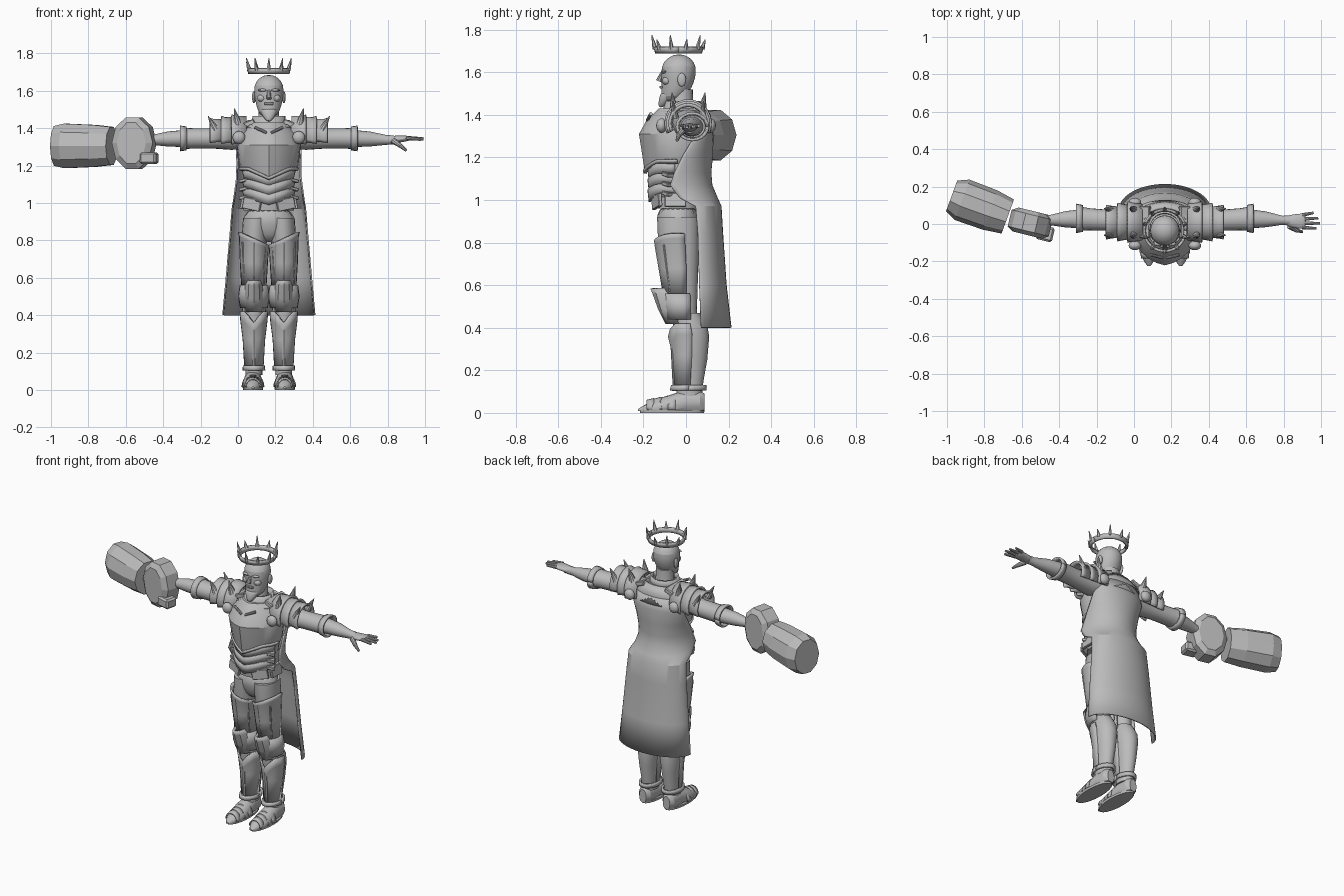
import bpy
import bmesh
import math
from mathutils import Vector, Matrix

default_cube = bpy.data.objects.get("Cube")
if default_cube:
    bpy.data.objects.remove(default_cube, do_unlink=True)

BODY_X = 0.165
SIDES = (("right", -1), ("left", 1))

grey = bpy.data.materials.new("plain_grey")
grey.use_nodes = True
grey.diffuse_color = (0.5, 0.5, 0.5, 1)
grey.node_tree.nodes["Principled BSDF"].inputs["Base Color"].default_value = grey.diffuse_color
smooth_parts = []


def finish(name, bm, smooth=True, thickness=0, rounding=0, offset=BODY_X):
    """Turn a bmesh into a named object, shifted onto the body axis."""
    bmesh.ops.recalc_face_normals(bm, faces=bm.faces)
    bmesh.ops.translate(bm, verts=bm.verts, vec=(offset, 0, 0))
    mesh = bpy.data.meshes.new(name)
    bm.to_mesh(mesh)
    bm.free()
    mesh.materials.append(grey)
    part = bpy.data.objects.new(name, mesh)
    bpy.context.collection.objects.link(part)
    if thickness:
        shell = part.modifiers.new("thickness", 'SOLIDIFY')
        shell.thickness, shell.offset = thickness, 0
    if rounding:
        part.modifiers.new("rounding", 'SUBSURF').levels = rounding
        part.modifiers["rounding"].render_levels = rounding
    if smooth:
        smooth_parts.append(part)
    return part


def loft(name, rings, axis="z", sides=20, arc=None, warp=None, **options):
    """Skin rings (position, centre a, centre b, radius a, radius b) along an axis."""
    bm = bmesh.new()
    start, end = arc or (0, 360)
    steps = sides + 1 if arc else sides
    rows = []
    for position, a, b, radius_a, radius_b in rings:
        row = []
        for i in range(steps):
            angle = math.radians(start + (end - start) * i / sides)
            u, v = a + radius_a * math.cos(angle), b + radius_b * math.sin(angle)
            point = Vector({"z": (u, v, position), "x": (position, u, v), "y": (u, position, v)}[axis])
            if warp:
                point = warp(point)
            row.append(bm.verts.new(point))
        rows.append(row)
    for low, high in zip(rows, rows[1:]):
        for i in range(sides):
            j = (i + 1) % steps
            bm.faces.new((low[i], low[j], high[j], high[i]))
    if not arc:
        bm.faces.new(rows[0])
        bm.faces.new(rows[-1])
    return finish(name, bm, **options)


def spike(name, base, tip, radius, tip_radius=0.002, sides=10, **options):
    """Tapered rod between two points."""
    base, tip = Vector(base), Vector(tip)
    bm = bmesh.new()
    turn = (tip - base).to_track_quat('Z', 'Y').to_matrix().to_4x4()
    bmesh.ops.create_cone(bm, cap_ends=True, segments=sides, radius1=radius, radius2=tip_radius,
                          depth=(tip - base).length, matrix=Matrix.Translation((base + tip) / 2) @ turn)
    return finish(name, bm, **options)


def ball(name, centre, size):
    bm = bmesh.new()
    bmesh.ops.create_uvsphere(bm, u_segments=16, v_segments=10, radius=1,
                              matrix=Matrix.Translation(centre) @ Matrix.Diagonal((*size, 1)))
    return finish(name, bm)


def box(name, centre, size, turn=0, tilt=0, offset=BODY_X):
    bm = bmesh.new()
    rotation = Matrix.Rotation(turn, 4, 'Z') @ Matrix.Rotation(tilt, 4, 'Y')
    bmesh.ops.create_cube(bm, size=1, matrix=Matrix.Translation(centre) @ rotation @ Matrix.Diagonal((*size, 1)))
    bmesh.ops.bevel(bm, geom=bm.edges[:], offset=min(size) / 6, segments=1, affect='EDGES')
    return finish(name, bm, smooth=False, offset=offset)


# Head, beard and facial features
loft("head", [(1.46, 0, -.075, .03, .035), (1.485, 0, -.06, .058, .06), (1.53, 0, -.042, .07, .072),
              (1.58, 0, -.035, .08, .082), (1.63, 0, -.034, .08, .083), (1.665, 0, -.033, .058, .06),
              (1.685, 0, -.033, .02, .02)], rounding=1)
loft("neck", [(1.36, 0, -.02, .075, .07), (1.42, 0, -.02, .056, .055), (1.52, 0, -.02, .054, .052)])
loft("beard", [(1.435, 0, -.118, .008, .01), (1.455, 0, -.103, .03, .028), (1.49, 0, -.09, .045, .034),
               (1.51, 0, -.085, .045, .03)], rounding=1)
spike("nose", (0, -.105, 1.61), (0, -.128, 1.558), .008, .014)
box("moustache", (0, -.118, 1.531), (.05, .014, .012))
for side, s in SIDES:
    ball(side + "_ear", (s * .08, -.02, 1.565), (.01, .02, .032))
    ball(side + "_brow", (s * .032, -.104, 1.603), (.027, .014, .008))
    ball(side + "_cheek", (s * .038, -.09, 1.56), (.024, .022, .02))

# Floating crown
loft("crown_band", [(1.69, 0, -.035, .105, .105), (1.72, 0, -.035, .113, .113)],
     sides=32, arc=(0, 360), thickness=.01)
for k in range(10):
    angle = math.tau * k / 10 + math.pi / 10
    out = Vector((math.cos(angle), math.sin(angle), 0))
    foot = Vector((0, -.035, 1.71)) + out * .11
    spike("crown_point", foot, foot + out * .016 + Vector((0, 0, .065 if k % 2 else .045)), .013, sides=6)


# Breastplate with a central keel and pointed lower rim
def keel(p):
    front = max(0, 1 - abs(p.x) / .11) if p.y < -.08 else 0
    return p + Vector((0, -.018 * front, -.05 * front if p.z < 1.21 else 0))


loft("breastplate", [(1.17, 0, -.04, .147, .13), (1.2, 0, -.04, .158, .138), (1.31, 0, -.043, .17, .16),
                     (1.37, 0, -.035, .15, .135), (1.43, 0, -.02, .1, .09)], sides=24, warp=keel)
loft("breastplate_rim", [(1.175, 0, -.04, .15, .134), (1.19, 0, -.04, .158, .139)], sides=24,
     arc=(180, 360), warp=keel, thickness=.012)
loft("gorget", [(1.4, 0, -.02, .11, .1), (1.43, 0, -.02, .085, .08), (1.465, 0, -.015, .082, .078)],
     sides=24, arc=(0, 360), thickness=.012)
loft("collar_trim", [(1.4, 0, -.02, .125, .105), (1.415, 0, -.02, .115, .1)], arc=(0, 360), thickness=.014)
for side, s in SIDES:
    spike(side + "_clasp", (s * .075, -.165, 1.405), (s * .012, -.182, 1.375), .009, .007)

# Layered waist plates, straps and tassets
loft("waist", [(.96, 0, -.04, .135, .11), (1.03, 0, -.035, .13, .125), (1.1, 0, -.035, .127, .122),
               (1.2, 0, -.035, .14, .13)], sides=24)
for k in range(3):
    z = 1.02 + k * .05
    loft("waist_plate", [(z, 0, -.04, .127, .13), (z + .055, 0, -.04, .14, .136)], sides=24,
         arc=(185, 355), thickness=.01, warp=lambda p: p + Vector((0, 0, -.03 * max(0, 1 - abs(p.x) / .1))))
for side, s in SIDES:
    for k in range(3):
        z = 1.03 + k * .045
        box(side + "_buckle", (s * .13, -.085, z), (.05, .04, .018), turn=s * .6, tilt=s * .2)
    box(side + "_front_tasset", (s * .09, -.137, .993), (.1, .018, .062), turn=s * .35, tilt=-s * .2)
    box(side + "_side_tasset", (s * .143, -.05, 1), (.016, .1, .065), tilt=-s * .2)
loft("belt", [(1.015, 0, -.037, .136, .132), (1.035, 0, -.037, .134, .13)], arc=(0, 360), thickness=.012)

# Breeches
loft("breeches", [(.79, 0, -.035, .03, .05), (.83, 0, -.035, .1, .08), (.88, 0, -.038, .14, .095),
                  (.98, 0, -.038, .137, .108)], rounding=1)

for side, s in SIDES:
    x = s * .08
    # Legs: thigh, thigh plate and knee guard
    loft(side + "_thigh", [(.45, x, -.01, .052, .06), (.6, x, -.02, .058, .075), (.78, x, -.035, .068, .095),
                           (.92, x * .85, -.038, .07, .098)])
    loft(side + "_thigh_plate", [(.56, x, -.025, .062, .078), (.68, x, -.03, .069, .092),
                                 (.79, x, -.04, .074, .1), (.81, x, -.042, .08, .104)], sides=12,
         arc=(160, 380), thickness=.012,
         warp=lambda p: p + Vector((0, 0, .03 * s * (p.x - x) / .07 if p.z > .7 else 0)))
    spike(side + "_thigh_ridge", (x, -.103, .57), (x, -.14, .79), .008, .008, sides=6)
    for edge in (-.05, .05):
        spike(side + "_thigh_trim", (x + edge, -.075, .57), (x + edge * 1.2, -.105, .79), .006, .006)
    loft(side + "_knee_band", [(.44, x, -.015, .068, .075), (.5, x, -.02, .078, .085),
                               (.56, x, -.025, .07, .085)], sides=10, arc=(150, 390), thickness=.014)
    loft(side + "_knee_cap", [(.42, x, -.035, .04, .055), (.49, x, -.04, .052, .085),
                              (.56, x, -.045, .045, .105), (.585, x, -.06, .03, .1)],
         sides=6, arc=(180, 360), thickness=.014)

    # Greaves with raised shin plate and ankle trim
    loft(side + "_greave", [(.08, x, .015, .045, .06), (.15, x, .018, .045, .064), (.25, x, .025, .055, .075),
                            (.36, x, .027, .066, .082), (.41, x, .02, .066, .08), (.47, x, 0, .058, .065)])
    loft(side + "_shin_plate", [(.13, x, .01, .048, .062), (.27, x, .015, .056, .073),
                                (.37, x, .015, .069, .083), (.42, x, .005, .072, .085)], sides=8,
         arc=(170, 370), thickness=.01,
         warp=lambda p: p + Vector((0, 0, -.06 * max(0, 1 - abs(p.x - x) / .05) if p.z > .35 else 0)))
    spike(side + "_shin_ridge", (x, -.055, .13), (x, -.065, .36), .008, .01, sides=6)
    loft(side + "_ankle_trim", [(.105, x, .01, .055, .08), (.13, x, .014, .053, .078)],
         arc=(0, 360), thickness=.012)

    # Armoured shoes with overlapping toe plates
    ground = lambda p: Vector((p.x, p.y, max(p.z, .008)))
    foot_x = s * .085
    loft(side + "_shoe", [(.088, foot_x, .045, .025, .045), (.065, foot_x, .05, .043, .055),
                          (0, foot_x, .05, .047, .06), (-.08, foot_x, .03, .054, .053),
                          (-.15, foot_x, .02, .05, .04), (-.2, foot_x, .012, .026, .022),
                          (-.225, foot_x, .01, .008, .008)], axis="y", sides=16, warp=ground)
    for k in range(4):
        y, size = -.05 - k * .033, .058 - k * .005
        loft(side + "_toe_plate", [(y, foot_x, .015, size, size * 1.2), (y - .035, foot_x, .015, size - .004, size)],
             axis="y", sides=10, arc=(0, 180), thickness=.007)
    loft(side + "_sole", [(0, foot_x, -.065, .053, .15), (.014, foot_x, -.065, .055, .152)])

    # Arms: sleeve, turned cuff and forearm
    loft(side + "_sleeve", [(s * .1, .01, 1.36, .08, .07), (s * .2, .012, 1.35, .066, .066),
                            (s * .3, .02, 1.345, .056, .054), (s * .4, .025, 1.345, .059, .054),
                            (s * .44, .028, 1.345, .063, .056)], axis="x")
    loft(side + "_cuff", [(s * .44, .03, 1.345, .066, .058), (s * .475, .03, 1.345, .073, .063)],
         axis="x", arc=(0, 360), thickness=.012)
    loft(side + "_forearm", [(s * .43, .028, 1.345, .054, .047), (s * .54, .025, 1.342, .042, .04),
                             (s * .63, .02, 1.337, .024, .026), (s * .67, .018, 1.337, .027, .024)], axis="x")

    # Shoulder lames, flared rims, spikes and round bosses
    for k, (inner, outer, size) in enumerate(((.12, .2, .1), (.19, .255, .093), (.245, .315, .083))):
        loft(side + "_shoulder_plate", [(s * inner, .01, 1.365, size * .92, size * .95),
                                        (s * (outer - .02), .01, 1.36, size, size),
                                        (s * outer, .01, 1.36, size * 1.05, size * 1.08)],
             axis="x", arc=(-25, 205), thickness=.012)
    for y in (-.055, .075):
        spike(side + "_inner_spike", (s * .165, y, 1.42), (s * .185, y * 1.2, 1.505), .024)
        spike(side + "_outer_spike", (s * .285, y, 1.39), (s * .325, y * 1.1, 1.465), .022)
        ball(side + "_shoulder_boss", (s * .16, -.115 if y < 0 else .115, 1.35), (.034, .025, .034))
    box(side + "_shoulder_strap", (s * .105, .01, 1.425), (.06, .17, .03), tilt=s * .4)

# Open left hand
loft("palm", [(.64, .018, 1.337, .024, .022), (.68, .015, 1.34, .036, .02), (.735, .015, 1.345, .043, .016),
              (.755, .015, 1.345, .038, .012)], axis="x", rounding=1)
for k, reach in enumerate((.795, .82, .828, .81)):
    y = .048 - k * .022
    spike("finger", (.735, y, 1.347), (reach, y + .012 - k * .006, 1.348 - k * .003), .011, .007)
spike("thumb_base", (.665, -.01, 1.333), (.705, -.035, 1.305), .017, .012)
spike("thumb_tip", (.702, -.033, 1.307), (.735, -.042, 1.28), .012, .007)

# Oversized faceted gauntlet on the right arm
loft("gauntlet_barrel", [(-.16, 0, 0, .088, .112), (-.1, 0, 0, .115, .125), (.06, 0, 0, .112, .118),
                         (.16, 0, 0, .097, .107)], axis="x", sides=10, smooth=False, offset=0)
loft("gauntlet_fist", [(-.066, 0, 0, .08, .115), (-.045, 0, 0, .113, .145), (.045, 0, 0, .113, .145),
                       (.066, 0, 0, .08, .115)], axis="y", sides=10, smooth=False, offset=0)
for name, place, turn in (("gauntlet_barrel", (-.825, .095, 1.305), -.35), ("gauntlet_fist", (-.555, .005, 1.32), -.24)):
    bpy.data.objects[name].data.transform(Matrix.Translation(place) @ Matrix.Rotation(turn, 4, 'Z'))
box("gauntlet_thumb", (-.475, -.05, 1.24), (.09, .08, .062), turn=-.24, offset=0)

# Cape wrapping the back and waist
cape_rings = [(.4, 0, .07, .245, .14), (.6, 0, .062, .227, .125), (.85, 0, .055, .205, .115),
              (.97, 0, .045, .195, .118), (1.01, 0, -.03, .188, .175), (1.07, 0, -.075, .18, .195),
              (1.13, 0, -.055, .172, .17), (1.21, 0, -.015, .17, .138), (1.3, 0, .04, .172, .085),
              (1.38, 0, .05, .15, .065)]
loft("cape", cape_rings, sides=28, arc=(0, 180), thickness=.008)
loft("cape_hood_fold", [(1.33, 0, .03, .17, .09), (1.4, 0, .02, .15, .09), (1.44, 0, .01, .11, .075)],
     arc=(10, 170), thickness=.012)

# Smooth shading with crisp armour edges
bpy.ops.object.select_all(action='DESELECT')
for part in smooth_parts:
    part.select_set(True)
bpy.context.view_layer.objects.active = smooth_parts[0]
bpy.ops.object.shade_smooth_by_angle(angle=math.radians(32))
